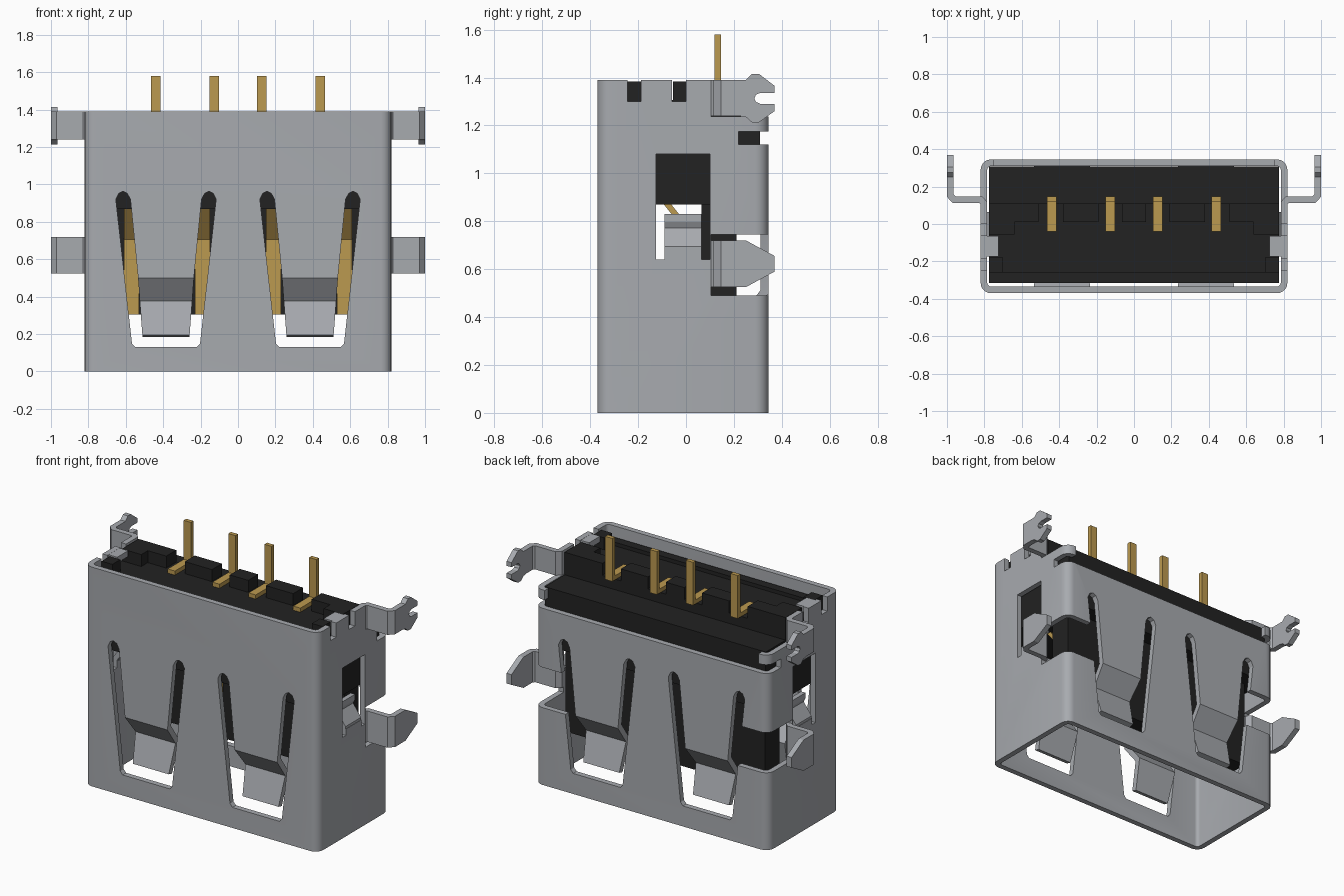
import bpy, bmesh, math
from mathutils import Vector

if "Cube" in bpy.data.objects:
    bpy.data.objects.remove(bpy.data.objects["Cube"], do_unlink=True)


def material(name, rgb):
    m = bpy.data.materials.new(name)
    m.use_nodes = True
    m.diffuse_color = (*rgb, 1)
    m.node_tree.nodes["Principled BSDF"].inputs["Base Color"].default_value = (*rgb, 1)
    return m


STEEL = material("grey steel", (0.39, 0.405, 0.43))
BLACK = material("black plastic", (0.016, 0.016, 0.016))
GOLD = material("gold contact", (0.50, 0.32, 0.08))


def prism(name, pts, axis, lo, hi, mat=None):
    """Extrude a 2D outline along an axis: x takes (y,z), y takes (x,z), z takes (x,y)."""
    place = {"x": lambda a, b, d: (d, a, b),
             "y": lambda a, b, d: (a, d, b),
             "z": lambda a, b, d: (a, b, d)}[axis]
    bm = bmesh.new()
    rings = [[bm.verts.new(place(a, b, d)) for a, b in pts] for d in (lo, hi)]
    n = len(pts)
    for r in rings:
        bm.faces.new(r)
    for i in range(n):
        j = (i + 1) % n
        bm.faces.new((rings[0][i], rings[0][j], rings[1][j], rings[1][i]))
    bmesh.ops.recalc_face_normals(bm, faces=bm.faces)
    me = bpy.data.meshes.new(name)
    bm.to_mesh(me)
    bm.free()
    ob = bpy.data.objects.new(name, me)
    bpy.context.collection.objects.link(ob)
    if mat:
        me.materials.append(mat)
    return ob


def rect(a0, a1, b0, b1):
    return [(a0, b0), (a1, b0), (a1, b1), (a0, b1)]


def box(name, x, y, z, mat=None):
    return prism(name, rect(*x, *y), "z", *z, mat)


def ribbon(path, t):
    """Outline of a bent strip of thickness t around a centre line."""
    p = [Vector(q) for q in path]
    left, right = [], []
    for i, q in enumerate(p):
        d0 = (q - p[i - 1]).normalized() if i else (p[1] - q).normalized()
        d1 = (p[i + 1] - q).normalized() if i < len(p) - 1 else d0
        m = (Vector((-d0.y, d0.x)) + Vector((-d1.y, d1.x))).normalized()
        off = m * (t / 2 / max(0.3, m.dot(Vector((-d0.y, d0.x)))))
        left.append(tuple(q + off))
        right.append(tuple(q - off))
    return left + right[::-1]


def rounded(x, y0, y1, r, steps=5):
    out = []
    for cx, cy, a0 in ((x - r, y1 - r, 0), (-x + r, y1 - r, 90),
                       (-x + r, y0 + r, 180), (x - r, y0 + r, 270)):
        for k in range(steps + 1):
            a = math.radians(a0 + 90 * k / steps)
            out.append((cx + r * math.cos(a), cy + r * math.sin(a)))
    return out


T = 0.035
C = 0.385  # centre of each spring finger

# Shell: rounded tube with openings cut through
shell = prism("shell", rounded(0.82, -0.37, 0.345, 0.055), "z", 0, 1.39, STEEL)
cutters = [prism("cut_inside", rounded(0.785, -0.335, 0.31, 0.022), "z", -0.1, 1.5)]
half = [(0.165, 0.13), (0.182, 0.15), (0.268, 0.92), (0.253, 0.952), (0.23, 0.963),
        (0.207, 0.952), (0.19, 0.92), (0.15, 0.51)]
for s in (1, -1):
    slot = [(s * C + u, z) for u, z in half] + [(s * C - u, z) for u, z in half[::-1]]
    cutters.append(prism("cut_finger_slot", slot, "y", -1, 1))
    cutters.append(box("cut_lower_tab", sorted((s * 0.56, s)), (0.105, 0.5), (0.49, 0.745)))
window = [(-0.125, 1.08), (0.10, 1.08), (0.10, 0.64), (0.065, 0.64),
          (0.065, 0.68), (-0.09, 0.68), (-0.09, 0.64), (-0.125, 0.64)]
cutters += [
    prism("cut_side_window", window, "x", -1, 1),
    box("cut_top_back", (-1, 1), (0.105, 0.5), (1.237, 1.5)),
    box("cut_back_edge", (-0.75, 0.75), (0.25, 0.5), (1.12, 1.5)),
    box("cut_back_slit", (-1, 1), (0.22, 0.5), (1.12, 1.175)),
    box("cut_notch_front", (-1, 1), (-0.245, -0.187), (1.3, 1.5)),
    box("cut_notch_rear", (-1, 1), (-0.058, 0.0), (1.3, 1.5)),
]
bpy.context.view_layer.objects.active = shell
for c in cutters:
    c.hide_render = True
    mod = shell.modifiers.new("cut", "BOOLEAN")
    mod.operation, mod.solver, mod.object = "DIFFERENCE", "EXACT", c
    bpy.ops.object.modifier_apply(modifier=mod.name)
    bpy.data.objects.remove(c, do_unlink=True)
bpy.ops.object.select_all(action="DESELECT")
shell.select_set(True)
bpy.ops.object.shade_smooth_by_angle(angle=math.radians(25))

# Bent ends of the front and back spring fingers
for face, wall, inward in (("front", -0.3525, 1), ("back", 0.3275, -1)):
    path = [(wall, 0.515), (wall, 0.505), (wall + inward * 0.095, 0.38),
            (wall + inward * 0.045, 0.19)]
    for s in (1, -1):
        side = "left" if s > 0 else "right"
        ob = prism(f"{face}_finger_{side}", ribbon(path, T), "x",
                   s * C - 0.15, s * C + 0.15, STEEL)
        for v in ob.data.vertices:
            v.co.x = s * C + (v.co.x - s * C) * (1 - 0.5 * max(0, 0.51 - v.co.z))

upper_head = [(0.22, 1.24), (0.25, 1.235), (0.275, 1.213), (0.305, 1.213), (0.37, 1.26),
              (0.37, 1.29), (0.31, 1.29), (0.292, 1.298), (0.285, 1.313), (0.292, 1.328),
              (0.31, 1.336), (0.37, 1.336), (0.37, 1.365), (0.305, 1.415), (0.275, 1.415),
              (0.25, 1.39), (0.22, 1.39)]
lower_head = [(0.22, 0.525), (0.25, 0.525), (0.37, 0.59), (0.37, 0.655), (0.25, 0.72),
              (0.22, 0.72)]
arm = [(0.8025, 0.10), (0.8025, 0.112), (0.82, 0.13), (0.962, 0.13), (0.9825, 0.152),
       (0.9825, 0.22)]
spring = [(0.8025, 0.675), (0.8025, 0.69), (0.745, 0.77), (0.76, 0.80), (0.76, 0.83)]

for s in (1, -1):
    side = "left" if s > 0 else "right"

    def span(a, b):
        return sorted((s * a, s * b))

    # Mounting tabs, side springs and folded top tabs
    outline = [(s * x, y) for x, y in ribbon(arm, T)]
    for level, head, z0, z1 in (("upper", upper_head, 1.24, 1.39),
                                ("lower", lower_head, 0.525, 0.72)):
        prism(f"{level}_tab_arm_{side}", outline, "z", z0, z1, STEEL)
        prism(f"{level}_tab_head_{side}", head, "x", *span(0.965, 1.0), STEEL)
    prism(f"side_spring_{side}", [(s * x, z) for x, z in ribbon(spring, 0.03)],
          "y", -0.09, 0.065, STEEL)
    box(f"folded_tab_{side}", span(0.725, 0.80), (-0.175, -0.065), (1.352, 1.389), STEEL)

    # Raised end blocks of the body
    box(f"end_block_rear_{side}", span(0.64, 0.775), (-0.055, 0.11), (1.30, 1.383), BLACK)
    box(f"end_block_front_{side}", span(0.70, 0.775), (-0.26, -0.18), (1.30, 1.383), BLACK)
    # Ridge blocks between the pins
    box(f"ridge_outer_{side}", span(0.51, 0.64), (0.01, 0.11), (1.30, 1.383), BLACK)
    box(f"ridge_inner_{side}", span(0.19, 0.38), (0.01, 0.11), (1.30, 1.383), BLACK)

    # L-shaped solder pins and the slanted contact strips
    for n, px, cx in (("outer", 0.44, 0.57), ("inner", 0.127, 0.19)):
        prism(f"pin_{n}_{side}", ribbon([(-0.04, 1.32), (0.133, 1.32), (0.133, 1.58)], 0.026),
              "x", *span(px - 0.025, px + 0.025), GOLD)
        prism(f"contact_{n}_{side}",
              ribbon([(-0.085, 0.88), (0.052, 0.71), (0.052, 0.305)], 0.024),
              "x", *span(cx - 0.04, cx + 0.04), GOLD)

# Insulating body and the inner tongue
box("ridge_middle", (-0.065, 0.065), (0.01, 0.11), (1.30, 1.383), BLACK)
profile = [(-0.315, 0.87), (0.308, 0.87), (0.308, 1.24), (0.11, 1.24), (0.11, 1.307),
           (-0.26, 1.307), (-0.26, 1.33), (-0.315, 1.33)]
prism("body", profile, "x", -0.775, 0.775, BLACK)
box("tongue", (-0.70, 0.70), (0.065, 0.21), (0.305, 0.88), BLACK)
